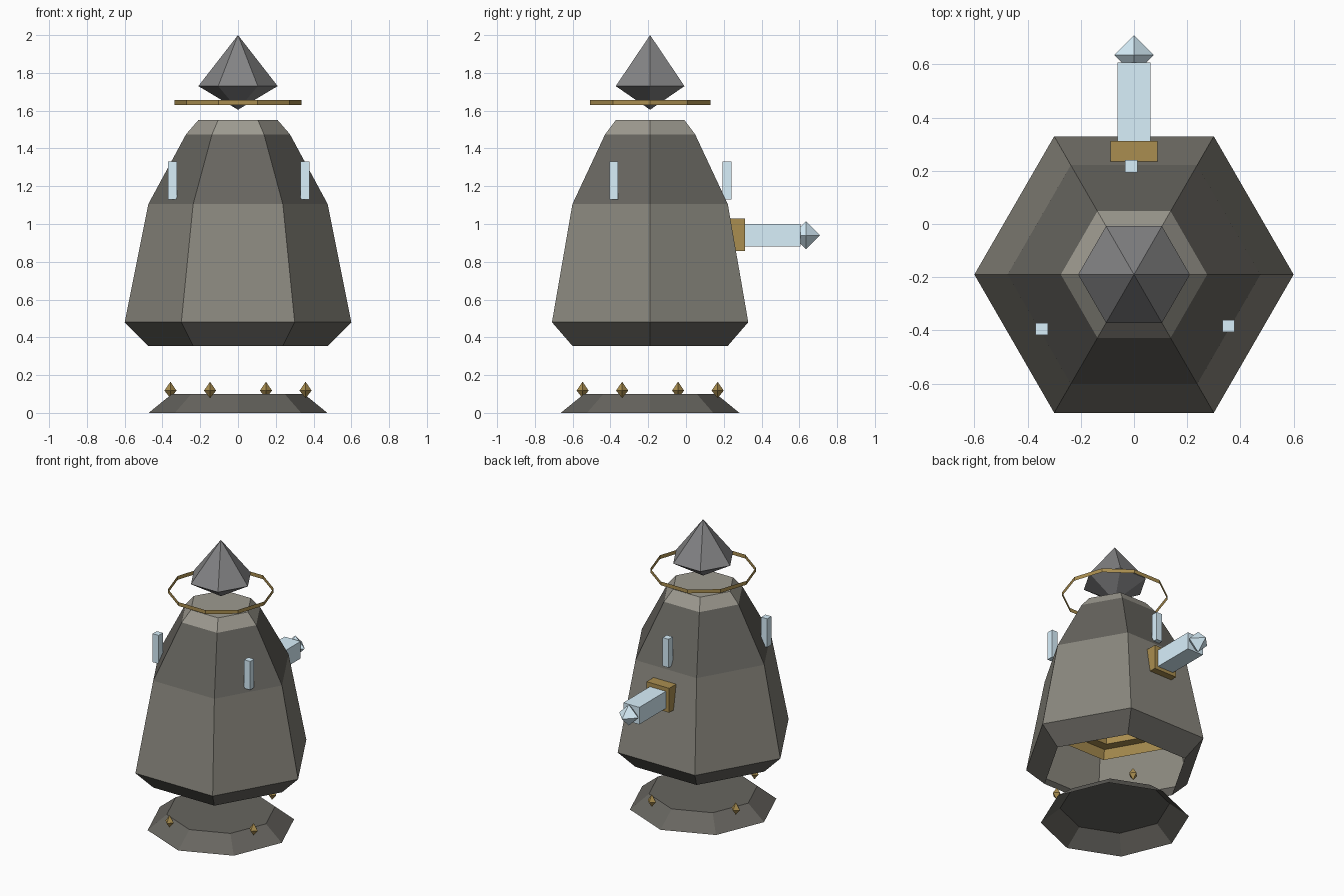
import bpy, bmesh
from math import sin, cos, pi, radians
from mathutils import Matrix, Vector

if "Cube" in bpy.data.objects:
    bpy.data.objects.remove(bpy.data.objects["Cube"])

AXIS_Y = -0.19  # centre line of the tower


def material(name, rgb):
    m = bpy.data.materials.new(name)
    m.diffuse_color = (*rgb, 1)
    m.use_nodes = True
    m.node_tree.nodes["Principled BSDF"].inputs["Base Color"].default_value = m.diffuse_color
    return m


STONE = material("stone", (0.25, 0.24, 0.205))
DARK = material("dark_stone", (0.135, 0.13, 0.115))
PALE = material("pale_stone", (0.34, 0.325, 0.28))
METAL = material("dark_metal", (0.23, 0.23, 0.235))
GOLD = material("gold", (0.40, 0.27, 0.08))
ICE = material("pale_blue", (0.69, 0.87, 0.97))


def finish(name, bm, mats):
    me = bpy.data.meshes.new(name)
    bm.to_mesh(me)
    bm.free()
    for m in mats:
        me.materials.append(m)
    ob = bpy.data.objects.new(name, me)
    bpy.context.collection.objects.link(ob)
    return ob


def lathe(name, sides, profile, mats, centre=(0, AXIS_Y, 0), cap_top=False, rot=None):
    """Stack n-sided rings (radius, z); radius 0 makes a point. One material per band, last repeats."""
    bm = bmesh.new()
    rings = []
    for r, z in profile:
        if r == 0:
            rings.append([bm.verts.new((0, 0, z))] * sides)
        else:
            rings.append([bm.verts.new((r * cos(2 * pi * i / sides), r * sin(2 * pi * i / sides), z))
                          for i in range(sides)])
    for band, (a, b) in enumerate(zip(rings, rings[1:])):
        for i in range(sides):
            j = (i + 1) % sides
            f = bm.faces.new(list(dict.fromkeys((a[i], a[j], b[j], b[i]))))
            f.material_index = min(band, len(mats) - 1)
    if cap_top:
        bm.faces.new(rings[-1]).material_index = len(mats) - 1
    if rot:
        bm.transform(rot)
    bm.transform(Matrix.Translation(centre))
    return finish(name, bm, mats)


def box(name, lo, hi, mat):
    lo, hi = Vector(lo), Vector(hi)
    bm = bmesh.new()
    bmesh.ops.create_cube(bm, size=1)
    bm.transform(Matrix.Translation((lo + hi) / 2) @ Matrix.Diagonal((*(hi - lo), 1)))
    return finish(name, bm, [mat])


# Foot: open-bottomed octagonal dish
lathe("base", 8, [(0.473, 0), (0.35, 0.1)], [DARK], cap_top=True)

# Small gold studs around the foot
for k in range(4):
    a = radians(-22.5 + 90 * k)
    lathe(f"base_stud_{k + 1}", 4, [(0, 0.078), (0.032, 0.118), (0, 0.165)], [GOLD],
          (0.387 * cos(a), AXIS_Y + 0.387 * sin(a), 0))

# Hollow hexagonal body, open below: dark skirt, stone wall, dark shoulder, pale collar
lathe("body", 6, [(0.475, 0.355), (0.6, 0.48), (0.475, 1.105), (0.275, 1.475), (0.21, 1.55)],
      [DARK, STONE, DARK, PALE], cap_top=True)

# Stepped gold cup inside the hollow body
lathe("inner_cup", 6, [(0.41, 0.67), (0.38, 0.73), (0.31, 0.73), (0.31, 0.78)], [GOLD], cap_top=True)

# Floating crystal and its thin band
lathe("top_crystal", 6, [(0, 1.605), (0.21, 1.73), (0, 2.0)], [METAL])
lathe("halo_band", 10, [(0.336, 1.63), (0.336, 1.657)], [GOLD])

# Three floating rods around the shoulder
for i, (x, y) in enumerate([(-0.01, 0.217), (0.355, -0.383), (-0.347, -0.395)]):
    box(f"floating_rod_{i + 1}", (x - 0.023, y - 0.023, 1.13), (x + 0.023, y + 0.023, 1.33), ICE)

# Rear barrel: mount, square tube, pointed tip
box("barrel_mount", (-0.088, 0.21, 0.857), (0.088, 0.312, 1.028), GOLD)
box("barrel", (-0.062, 0.3, 0.88), (0.062, 0.607, 1.0), ICE)
lathe("barrel_tip", 4, [(0, -0.075), (0.074, 0), (0, 0.075)], [ICE], (0, 0.635, 0.94),
      rot=Matrix.Rotation(-pi / 2, 4, 'X'))
